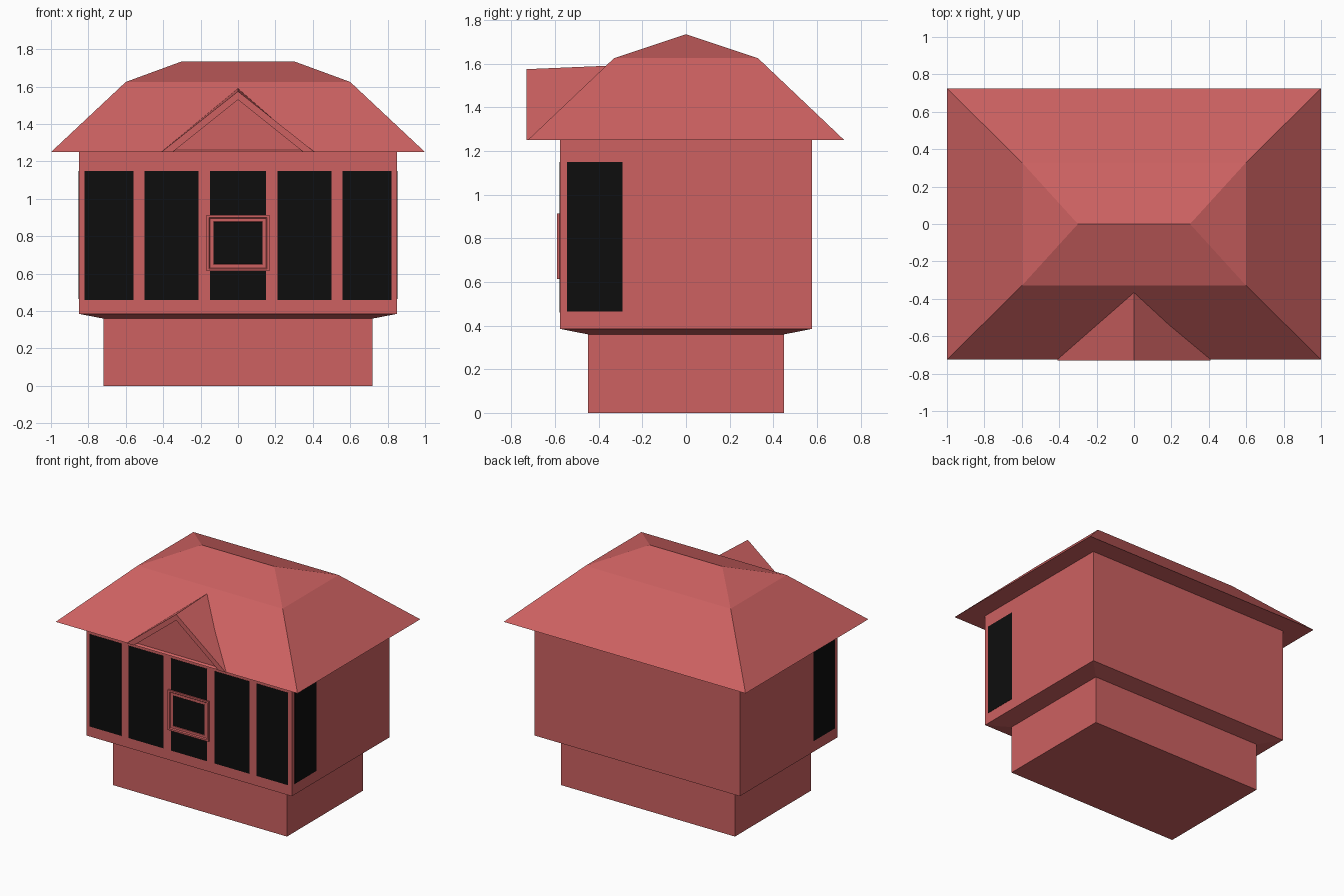
import bpy, bmesh

cube = bpy.data.objects.get("Cube")
if cube:
    bpy.data.objects.remove(cube, do_unlink=True)


def material(name, rgb):
    mat = bpy.data.materials.new(name)
    mat.use_nodes = True
    color = (*rgb, 1.0)
    mat.diffuse_color = color
    node = mat.node_tree.nodes["Principled BSDF"]
    node.inputs["Base Color"].default_value = color
    node.inputs["Roughness"].default_value = 0.9
    return mat


RED = material("brick red", (0.61, 0.12, 0.12))
BLACK = material("window black", (0.004, 0.004, 0.004))


def finish(name, bm, *mats):
    bmesh.ops.remove_doubles(bm, verts=bm.verts, dist=1e-5)
    bmesh.ops.recalc_face_normals(bm, faces=bm.faces)
    mesh = bpy.data.meshes.new(name)
    bm.to_mesh(mesh)
    bm.free()
    for mat in mats:
        mesh.materials.append(mat)
    obj = bpy.data.objects.new(name, mesh)
    bpy.context.collection.objects.link(obj)
    return obj


def loft(name, rings, mat, cap_end=True):
    """Skin a closed solid through rings with equal point counts."""
    bm = bmesh.new()
    loops = [[bm.verts.new(p) for p in ring] for ring in rings]
    n = len(loops[0])
    for a, b in zip(loops, loops[1:]):
        for i in range(n):
            j = (i + 1) % n
            bm.faces.new((a[i], a[j], b[j], b[i]))
    bm.faces.new(loops[0])
    if cap_end:
        bm.faces.new(loops[-1])
    return finish(name, bm, mat)


def rect(hx, hy, z):
    return [(-hx, -hy, z), (hx, -hy, z), (hx, hy, z), (-hx, hy, z)]


def box(name, lo, hi, mat):
    ring = lambda z: [(lo[0], lo[1], z), (hi[0], lo[1], z),
                      (hi[0], hi[1], z), (lo[0], hi[1], z)]
    return loft(name, [ring(lo[2]), ring(hi[2])], mat)


# Plinth and overhanging walls
loft("plinth_and_walls", [rect(0.72, 0.45, 0), rect(0.72, 0.45, 0.36),
                          rect(0.85, 0.578, 0.385), rect(0.85, 0.578, 1.25)], RED)

# Two-pitch hipped roof, the last ring collapses to the ridge
loft("roof", [rect(1.0, 0.725, 1.25), rect(0.6, 0.33, 1.625),
              rect(0.3, 0, 1.735)], RED, cap_end=False)


# Front gable: chevron rim running back into the roof
def chevron(y, rise):
    return [(-0.41, y, 1.25), (0, y, 1.575 + rise), (0.41, y, 1.25),
            (0.35, y, 1.25), (0, y, 1.53), (-0.35, y, 1.25)]


loft("gable_roof", [chevron(-0.73, 0), chevron(-0.3, 0.018)], RED)


# Recessed triangular panel inside the gable
def triangle(y):
    return [(-0.355, y, 1.25), (0.355, y, 1.25), (0, y, 1.534)]


loft("gable_panel", [triangle(-0.712), triangle(-0.4)], RED)

# Front windows
FRONT = -0.578
for i, (x0, x1) in enumerate([(-0.82, -0.56), (-0.5, -0.21), (-0.15, 0.15),
                              (0.21, 0.5), (0.56, 0.82)]):
    box(f"front_window_{i + 1}", (x0, FRONT - 0.002, 0.46),
        (x1, FRONT + 0.004, 1.15), BLACK)

# One window near the front of each side wall
for side, x in (("left", 0.85), ("right", -0.85)):
    box(f"{side}_window", (x - 0.002, -0.545, 0.465),
        (x + 0.002, -0.29, 1.15), BLACK)

# Framed square in the middle of the front, stepped by successive insets
bm = bmesh.new()
y0, y1 = FRONT + 0.004, -0.59
back, front = ([bm.verts.new((x, y, z)) for x, z in
                ((-0.168, 0.613), (0.168, 0.613), (0.168, 0.914), (-0.168, 0.914))]
               for y in (y0, y1))
for i in range(4):
    j = (i + 1) % 4
    bm.faces.new((back[i], back[j], front[j], front[i]))
bm.faces.new(back[::-1])
pane = bm.faces.new(front)
bm.normal_update()
for width, depth in ((0.018, 0), (0.008, -0.008), (0.025, 0), (0.003, -0.002)):
    bmesh.ops.inset_region(bm, faces=[pane], thickness=width, depth=depth)
pane.material_index = 1
finish("framed_panel", bm, RED, BLACK)
